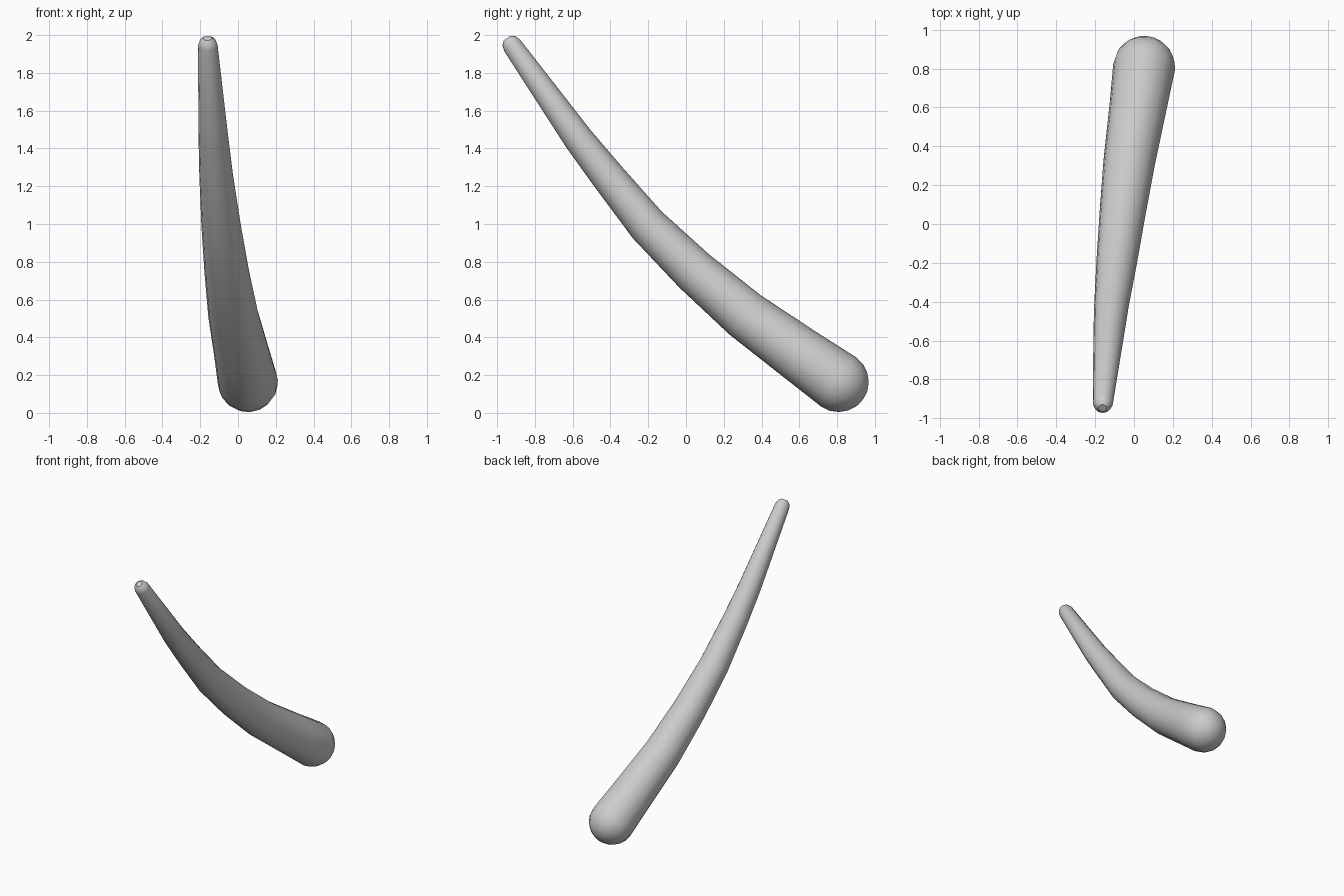
import bpy, bmesh, math
from mathutils import Vector

if "Cube" in bpy.data.objects:
    bpy.data.objects.remove(bpy.data.objects["Cube"])

SIDES = 16
# Spine stations, tip to butt: x, y, z, radius
stations = [
    (-0.160, -0.920, 1.945, 0.052),
    (-0.130, -0.570, 1.452, 0.079),
    (-0.116, -0.420, 1.260, 0.089),
    (-0.090, -0.205, 0.995, 0.104),
    (-0.060, 0.045, 0.750, 0.118),
    (-0.025, 0.315, 0.517, 0.133),
    (0.022, 0.610, 0.304, 0.148),
    (0.052, 0.808, 0.164, 0.160),
]
pts = [Vector(s[:3]) for s in stations]
rad = [s[3] for s in stations]
n = len(pts)
tangents = [(pts[min(i + 1, n - 1)] - pts[max(i - 1, 0)]).normalized() for i in range(n)]

# Ring list: rounded tip, shaft, rounded butt
rings = []
for a in (65, 35):
    t = math.radians(a)
    rings.append((pts[0] - tangents[0] * rad[0] * math.sin(t), tangents[0], rad[0] * math.cos(t)))
rings += list(zip(pts, tangents, rad))
for a in (18, 36, 54, 72):
    t = math.radians(a)
    rings.append((pts[-1] + tangents[-1] * rad[-1] * math.sin(t), tangents[-1], rad[-1] * math.cos(t)))

# Loft the rings into one tapered bent horn
bm = bmesh.new()
loops = []
for c, t, r in rings:
    v = t.cross(Vector((1, 0, 0))).normalized()
    u = v.cross(t).normalized()
    loops.append([bm.verts.new(c + (u * math.cos(k) + v * math.sin(k)) * r)
                  for k in (2 * math.pi * i / SIDES for i in range(SIDES))])
for a, b in zip(loops, loops[1:]):
    for i in range(SIDES):
        j = (i + 1) % SIDES
        bm.faces.new((a[i], a[j], b[j], b[i]))

# Flat tip cap and butt pole
bm.faces.new(loops[0])
pole = bm.verts.new(pts[-1] + tangents[-1] * rad[-1])
for i in range(SIDES):
    bm.faces.new((loops[-1][i], loops[-1][(i + 1) % SIDES], pole))
bmesh.ops.recalc_face_normals(bm, faces=bm.faces)

mesh = bpy.data.meshes.new("curved_club")
bm.to_mesh(mesh)
bm.free()
club = bpy.data.objects.new("curved_club", mesh)
bpy.context.collection.objects.link(club)
bpy.context.view_layer.objects.active = club
club.select_set(True)
bpy.ops.object.shade_smooth_by_angle(angle=math.radians(35))
